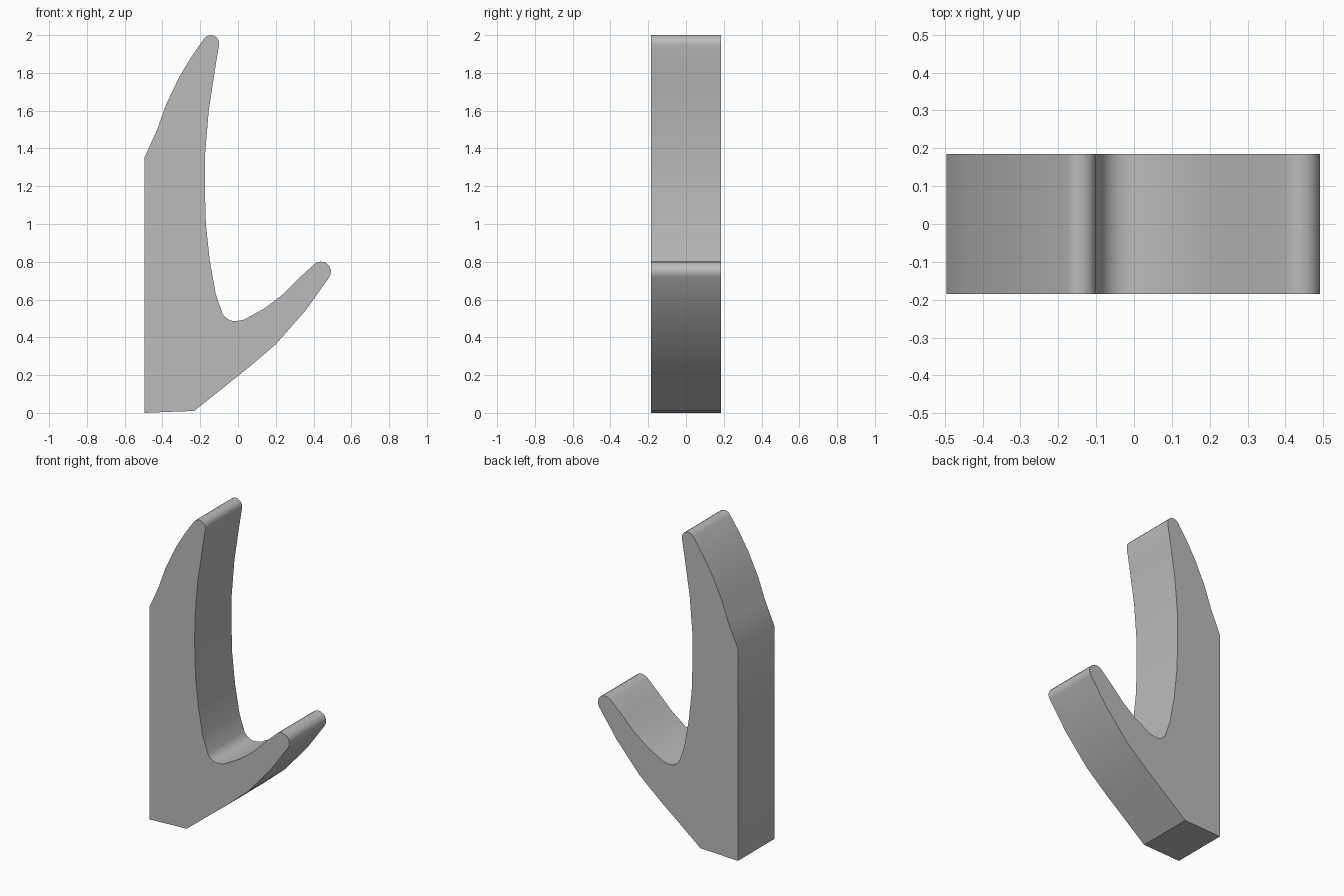
import bpy, bmesh, math

cube = bpy.data.objects.get("Cube")
if cube:
    bpy.data.objects.remove(cube, do_unlink=True)

HALF_WIDTH = 0.185

grey = bpy.data.materials.new("plain grey")
grey.use_nodes = True
colour = (0.5, 0.5, 0.5, 1)
grey.diffuse_color = colour
grey.node_tree.nodes["Principled BSDF"].inputs["Base Color"].default_value = colour


def arc(cx, cz, r, start, end, steps=8):
    """Points on an arc, angles in degrees."""
    angles = [math.radians(start + (end - start) * i / steps) for i in range(steps + 1)]
    return [(cx + r * math.cos(a), cz + r * math.sin(a)) for a in angles]


# Side profile of the hook, counter-clockwise
base = [(-0.495, 0), (-0.33, 0.007), (-0.232, 0.01)]
prong_underside = [(-0.07, 0.14), (0.05, 0.235), (0.2, 0.363), (0.36, 0.545)]
prong_tip = arc(0.439, 0.748, 0.053, -35, 135)
prong_inside = [(0.32, 0.71), (0.235, 0.625), (0.14, 0.553), (0.03, 0.493)]
throat = arc(-0.015, 0.562, 0.076, 285, 205, 6)
back_inside = [(-0.118, 0.63), (-0.15, 0.81), (-0.17, 1.0), (-0.176, 1.2),
               (-0.174, 1.37), (-0.155, 1.6), (-0.12, 1.83)]
top_tip = arc(-0.144, 1.956, 0.044, -10, 145)
back_outside = [(-0.25, 1.88), (-0.31, 1.78), (-0.38, 1.635), (-0.43, 1.495), (-0.495, 1.352)]
profile = (base + prong_underside + prong_tip + prong_inside + throat
           + back_inside + top_tip + back_outside)

# Extrude the profile across the width
bm = bmesh.new()
face = bm.faces.new([bm.verts.new((x, -HALF_WIDTH, z)) for x, z in profile])
extruded = bmesh.ops.extrude_face_region(bm, geom=[face], use_keep_orig=True)
moved = [g for g in extruded["geom"] if isinstance(g, bmesh.types.BMVert)]
bmesh.ops.translate(bm, verts=moved, vec=(0, 2 * HALF_WIDTH, 0))
bmesh.ops.recalc_face_normals(bm, faces=bm.faces)

mesh = bpy.data.meshes.new("wall_hook")
bm.to_mesh(mesh)
bm.free()
mesh.materials.append(grey)
hook = bpy.data.objects.new("wall_hook", mesh)
bpy.context.collection.objects.link(hook)

# Smooth the curved surfaces, keep the rims sharp
bpy.ops.object.select_all(action="DESELECT")
hook.select_set(True)
bpy.context.view_layer.objects.active = hook
bpy.ops.object.shade_smooth_by_angle(angle=math.radians(30))
